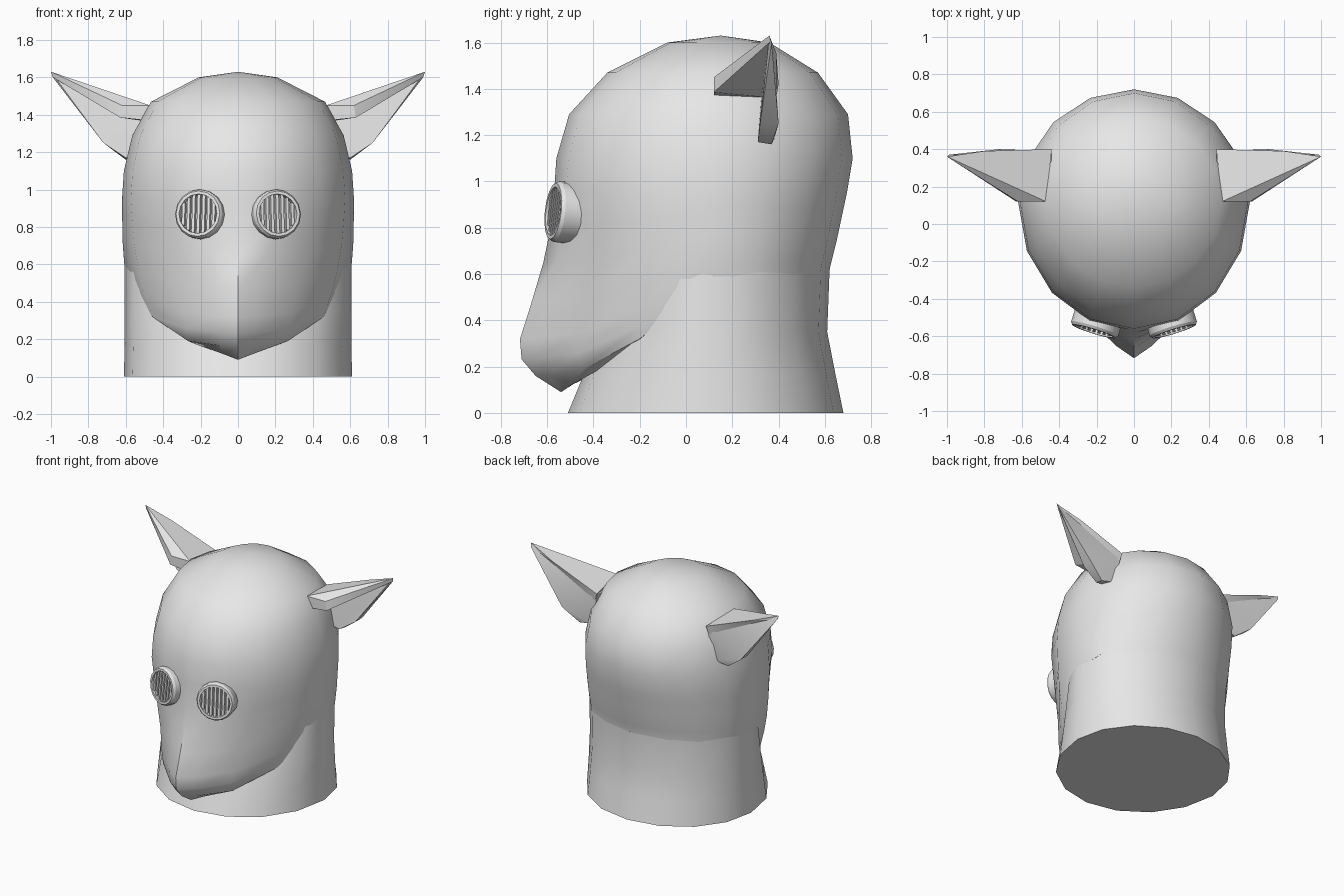
import bpy, bmesh, math
from mathutils import Vector, Matrix

cube = bpy.data.objects.get("Cube")
if cube:
    bpy.data.objects.remove(cube, do_unlink=True)

grey = bpy.data.materials.new("light grey")
grey.use_nodes = True
grey.diffuse_color = (0.8, 0.8, 0.8, 1)
grey.node_tree.nodes["Principled BSDF"].inputs["Base Color"].default_value = (0.8, 0.8, 0.8, 1)

SEG = 16
YC = 0.12  # y of the widest line of the head


def finish(name, bm, angle=30, mirror=False):
    bmesh.ops.recalc_face_normals(bm, faces=bm.faces)
    mesh = bpy.data.meshes.new(name)
    bm.to_mesh(mesh)
    bm.free()
    mesh.materials.append(grey)
    ob = bpy.data.objects.new(name, mesh)
    bpy.context.collection.objects.link(ob)
    if mirror:
        ob.modifiers.new("mirror", 'MIRROR').use_mirror_merge = False
    bpy.ops.object.select_all(action='DESELECT')
    ob.select_set(True)
    bpy.context.view_layer.objects.active = ob
    bpy.ops.object.shade_smooth_by_angle(angle=math.radians(angle))
    return ob


def lookup(table, z):
    """Linear interpolation of table rows by their first value."""
    if z <= table[0][0]:
        return table[0][1:]
    for a, b in zip(table, table[1:]):
        if z <= b[0]:
            t = (z - a[0]) / (b[0] - a[0])
            return [p + (q - p) * t for p, q in zip(a[1:], b[1:])]
    return table[-1][1:]


def ring_point(i, z, front, back, width, power):
    """Point on an oval ring; a higher power makes its front more pointed."""
    a = 2 * math.pi * i / SEG
    s, c = math.sin(a), math.cos(a)
    p = power if c > 0 else 1
    x = width * math.copysign(abs(s) ** p, s)
    y = YC + ((front - YC) * c if c > 0 else (YC - back) * c)
    return Vector((x, y, z))


def loft(bm, rings):
    loops = [[bm.verts.new(p) for p in r] for r in rings]
    for a, b in zip(loops, loops[1:]):
        for i in range(SEG):
            j = (i + 1) % SEG
            bm.faces.new((a[i], a[j], b[j], b[i]))
    return loops


# Head shape by height: z, front y, back y, half width, pointedness
HEAD = [(0.16, -0.65, 0.61, 0.48, 1.75), (0.23, -0.71, 0.61, 0.50, 1.75),
        (0.31, -0.72, 0.61, 0.525, 1.8), (0.50, -0.66, 0.61, 0.595, 1.75),
        (0.62, -0.625, 0.62, 0.61, 1.5), (0.74, -0.59, 0.65, 0.618, 1.25),
        (0.95, -0.57, 0.695, 0.62, 1.0), (1.10, -0.56, 0.72, 0.61, 1.0),
        (1.29, -0.505, 0.70, 0.565, 1.0), (1.47, -0.34, 0.57, 0.465, 1.0),
        (1.60, -0.08, 0.36, 0.21, 1.0)]
# Lower edge of the mask, from the chin round to the back
HEM = [0.16, 0.165, 0.19, 0.32, 0.57, 0.61, 0.60, 0.60, 0.60]
DROP = [0.07, 0.045, 0.01, 0, 0, 0, 0, 0, 0]    # lip below the edge
INSET = [0.11, 0.10, 0.06, 0.04, 0.01, 0, 0, 0, 0]

bm = bmesh.new()
hem = [HEM[min(i, SEG - i)] for i in range(SEG)]
rings = []
for t in (0, 0.09, 0.2, 0.4, 0.62, 0.82, 1):
    zs = [h + (0.95 - h) * t for h in hem]
    rings.append([ring_point(i, z, *lookup(HEAD, z)) for i, z in enumerate(zs)])
for row in HEAD[7:]:
    rings.append([ring_point(i, *row) for i in range(SEG)])
lip, inner = [], []
for i, p in enumerate(rings[0]):
    k = min(i, SEG - i)
    d = Vector((-p.x, YC - p.y, 0)).normalized()
    lip.append(p + d * INSET[k] - Vector((0, 0, DROP[k])))
    inner.append(p + d * (0.30 if k < 4 else 0.03) + Vector((0, 0, 0.08 if k < 4 else 0.02)))
loops = loft(bm, [inner, lip] + rings)
top = bm.verts.new((0, 0.15, 1.63))
for i in range(SEG):
    bm.faces.new((loops[-1][i], loops[-1][(i + 1) % SEG], top))
finish("head", bm, 42)

# Neck: z, front y, back y, half width
bm = bmesh.new()
loops = loft(bm, [[ring_point(i, *row, 1.0) for i in range(SEG)] for row in
                  [(0, -0.51, 0.68, 0.61), (0.17, -0.44, 0.645, 0.606),
                   (0.35, -0.36, 0.61, 0.606), (0.61, -0.25, 0.62, 0.606)]])
bm.faces.new(loops[0])
bm.faces.new(loops[-1])
finish("neck", bm, 42)


# Ears: an upright back blade and a top flap folded forward
def hull(name, points):
    bm = bmesh.new()
    for p in points:
        bm.verts.new(p)
    bmesh.ops.convex_hull(bm, input=bm.verts)
    bmesh.ops.dissolve_limit(bm, angle_limit=0.05, verts=bm.verts, edges=bm.edges)
    finish(name, bm, 20, mirror=True)


hull("ear_blade", [(0.44, 0.33, 1.41), (0.44, 0.39, 1.41), (0.80, 0.35, 1.55), (1.0, 0.36, 1.63),
                   (0.99, 0.37, 1.60), (0.72, 0.32, 1.25), (0.72, 0.40, 1.25),
                   (0.60, 0.31, 1.17), (0.60, 0.37, 1.16), (0.50, 0.32, 1.18), (0.50, 0.38, 1.18)])
hull("ear_flap", [(0.47, 0.12, 1.45), (0.62, 0.12, 1.45), (0.49, 0.12, 1.37), (0.63, 0.12, 1.385),
                  (0.44, 0.40, 1.42), (0.46, 0.39, 1.36), (1.0, 0.36, 1.63), (0.99, 0.36, 1.60),
                  (0.80, 0.39, 1.555)])

# Eyes: a rim around a recessed disc with upright slats
PLACE = Matrix.Translation((0.21, -0.56, 0.87)) @ Matrix.Rotation(math.radians(17), 4, 'Z') \
    @ Matrix.Rotation(math.radians(-6), 4, 'X')
bm = bmesh.new()
profile = [(0.132, 0.09), (0.132, 0.0), (0.122, -0.015), (0.106, -0.015), (0.104, 0.02)]
loops = loft(bm, [[PLACE @ Vector((r * math.cos(2 * math.pi * i / SEG), y,
                                   r * math.sin(2 * math.pi * i / SEG)))
                   for i in range(SEG)] for r, y in profile])
bm.faces.new(loops[-1])
finish("eye_rim", bm, 30, mirror=True)

bm = bmesh.new()
for k in range(-3, 4):
    x = k * 0.028
    h = 2 * math.sqrt(0.104 ** 2 - x * x)
    bmesh.ops.create_cube(bm, size=1, matrix=PLACE @ Matrix.Translation((x, 0.008, 0))
                          @ Matrix.Diagonal((0.016, 0.03, h, 1)))
finish("eye_slats", bm, 30, mirror=True)
